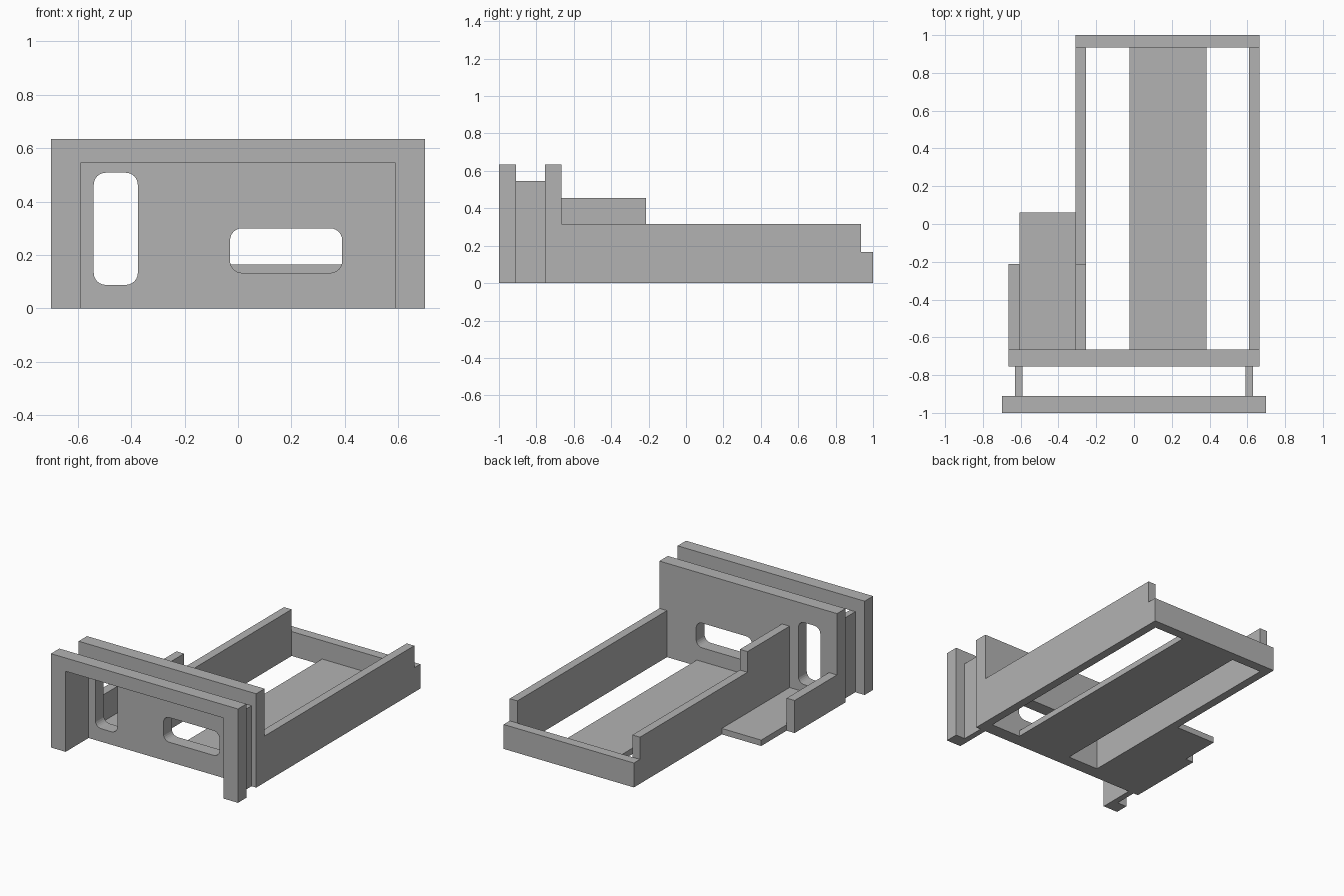
import bpy
import bmesh
from mathutils import Vector

cube = bpy.data.objects.get("Cube")
if cube:
    bpy.data.objects.remove(cube, do_unlink=True)

grey = bpy.data.materials.new("plain_grey")
grey.use_nodes = True
colour = (0.45, 0.45, 0.45, 1)
grey.diffuse_color = colour
grey.node_tree.nodes["Principled BSDF"].inputs["Base Color"].default_value = colour


def prism(name, profile, axis, start, end, radius=0):
    """Extrude a profile along x (profile in y, z) or along y (profile in x, z)."""
    bm = bmesh.new()
    place = (lambda a, b: (start, a, b)) if axis == "x" else (lambda a, b: (a, start, b))
    face = bm.faces.new([bm.verts.new(place(a, b)) for a, b in profile])
    shift = Vector((end - start, 0, 0) if axis == "x" else (0, end - start, 0))
    top = bmesh.ops.extrude_face_region(bm, geom=[face], use_keep_orig=True)["geom"]
    bmesh.ops.translate(bm, vec=shift, verts=[v for v in top if isinstance(v, bmesh.types.BMVert)])
    if radius:
        along = [e for e in bm.edges
                 if abs((e.verts[0].co - e.verts[1].co).normalized().dot(shift.normalized())) > 0.9]
        bmesh.ops.bevel(bm, geom=along, offset=radius, segments=6, profile=0.5, affect="EDGES")
    bmesh.ops.recalc_face_normals(bm, faces=bm.faces)
    mesh = bpy.data.meshes.new(name)
    bm.to_mesh(mesh)
    bm.free()
    mesh.materials.append(grey)
    obj = bpy.data.objects.new(name, mesh)
    bpy.context.collection.objects.link(obj)
    return obj


def box(name, x, y, z, radius=0):
    outline = [(x[0], z[0]), (x[1], z[0]), (x[1], z[1]), (x[0], z[1])]
    return prism(name, outline, "y", y[0], y[1], radius)


# Main levels shared between parts
TOP, LIP, RIM, FLOOR = 0.635, 0.545, 0.315, 0.04
PANEL_FRONT, PANEL_BACK, WALL_END = -0.755, -0.665, 0.935

# Front frame, open at the bottom
prism("front_frame",
      [(-0.70, 0), (-0.59, 0), (-0.59, LIP), (0.59, LIP),
       (0.59, 0), (0.70, 0), (0.70, TOP), (-0.70, TOP)], "y", -1, -0.91)

# Cheeks joining the frame to the panel
for side, x in (("right", (-0.63, -0.59)), ("left", (0.59, 0.63))):
    box(side + "_spacer", x, (-0.91, PANEL_FRONT), (0, LIP))

# Panel with two rounded slots
panel = box("panel", (-0.665, 0.665), (PANEL_FRONT, PANEL_BACK), (0, TOP))
slots = {"tall_slot": ((-0.54, -0.375), (0.088, 0.508)),
         "wide_slot": ((-0.03, 0.39), (0.133, 0.30))}
for name, (x, z) in slots.items():
    cutter = box(name + "_cutter", x, (-0.85, -0.55), z, radius=0.045)
    cutter.hide_render = True
    cutter.hide_set(True)
    cut = panel.modifiers.new(name, "BOOLEAN")
    cut.operation = "DIFFERENCE"
    cut.solver = "EXACT"
    cut.object = cutter

# Tray walls, the right one stepped up beside the panel
box("left_tray_wall", (0.608, 0.665), (PANEL_BACK, WALL_END), (0, RIM))
prism("right_tray_wall",
      [(PANEL_BACK, 0), (WALL_END, 0), (WALL_END, RIM), (-0.215, RIM),
       (-0.215, 0.455), (PANEL_BACK, 0.455)], "x", -0.31, -0.253)
box("back_tray_wall", (-0.31, 0.665), (WALL_END, 1), (0, 0.165))

# Tray floor strip
box("tray_floor", (-0.025, 0.385), (PANEL_BACK, WALL_END), (0, FLOOR))

# Side shelf and its outer wall
box("side_shelf", (-0.605, -0.31), (PANEL_BACK, 0.06), (0, FLOOR))
box("side_shelf_wall", (-0.665, -0.605), (PANEL_BACK, -0.212), (0, 0.22))

# Smooth the slot corners only
bpy.ops.object.select_all(action="DESELECT")
panel.select_set(True)
bpy.context.view_layer.objects.active = panel
bpy.ops.object.shade_smooth_by_angle(angle=0.5)
